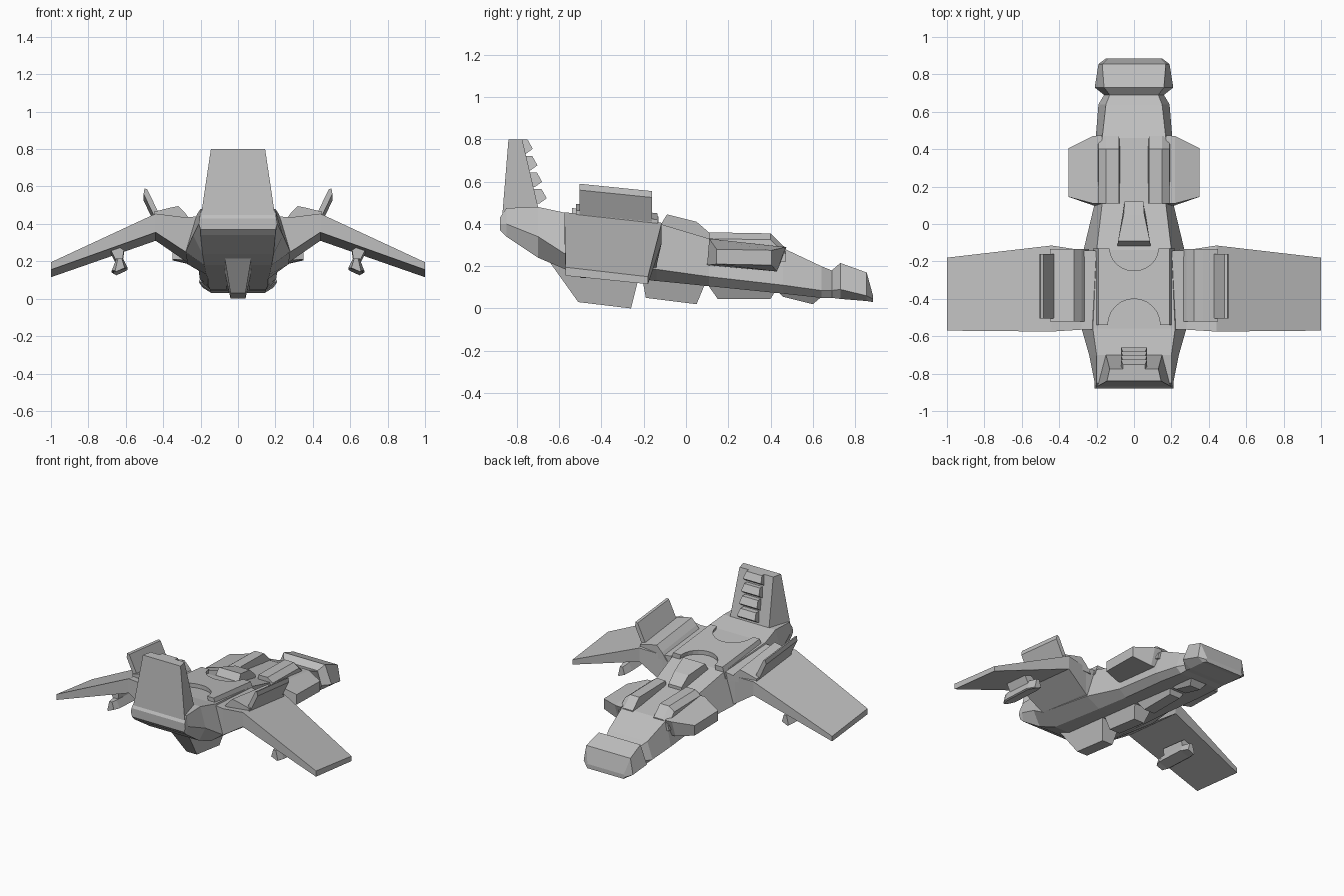
import bpy, bmesh, math

if "Cube" in bpy.data.objects:
    bpy.data.objects.remove(bpy.data.objects["Cube"], do_unlink=True)

grey = bpy.data.materials.new("hull_grey")
grey.use_nodes = True
COLOUR = (0.52, 0.52, 0.52, 1)
grey.diffuse_color = COLOUR
grey.node_tree.nodes["Principled BSDF"].inputs["Base Color"].default_value = COLOUR


def loft(name, sections, mirror=False):
    """Skin a closed solid through rings that share one point count."""
    bm = bmesh.new()
    rings = [[bm.verts.new(p) for p in ring] for ring in sections]
    n = len(rings[0])
    for a, b in zip(rings, rings[1:]):
        for i in range(n):
            j = (i + 1) % n
            bm.faces.new((a[i], a[j], b[j], b[i]))
    bm.faces.new(rings[0])
    bm.faces.new(rings[-1])
    bmesh.ops.recalc_face_normals(bm, faces=bm.faces)
    mesh = bpy.data.meshes.new(name)
    bm.to_mesh(mesh)
    bm.free()
    mesh.materials.append(grey)
    obj = bpy.data.objects.new(name, mesh)
    bpy.context.collection.objects.link(obj)
    if mirror:
        mod = obj.modifiers.new("Mirror", "MIRROR")
        mod.use_mirror_merge = False
    return obj


def slab(name, profile):
    """Centred solid from a side profile of (y, z, half width)."""
    return loft(name, [[(s * w, y, z) for y, z, w in profile] for s in (-1, 1)])


def along_y(name, profile, y0, y1, drop=0.0):
    """Mirrored solid from an (x, z) profile, dropping toward the nose."""
    return loft(name, [[(x, y0, z) for x, z in profile],
                       [(x, y1, z - drop) for x, z in profile]], mirror=True)


def hull_ring(y, zt, wt, zc, wc, zb, wb):
    half = [(wt, zt), (wc, zc), (wb, zb)]
    return ([(x, y, z) for x, z in half] +
            [(-x, y, z) for x, z in reversed(half)])


# Hull: y, then height and half width of the top, chine and bottom
loft("hull", [hull_ring(*s) for s in (
    (-.88, .43, .205, .40, .21, .37, .20),
    (-.85, .475, .20, .40, .21, .34, .20),
    (-.70, .48, .20, .34, .24, .24, .19),
    (-.56, .45, .22, .25, .28, .18, .18),
    (-.14, .405, .20, .185, .27, .13, .17),
    (.11, .33, .17, .15, .21, .105, .16),
    (.46, .285, .17, .11, .205, .07, .16),
    (.64, .20, .15, .085, .19, .05, .15),
    (.69, .18, .13, .085, .16, .05, .15),
    (.73, .215, .16, .09, .21, .045, .15),
    (.855, .17, .17, .06, .19, .035, .15),
    (.885, .06, .14, .045, .15, .03, .14))])

# Broad upright tail and its forward ribs
slab("tail", [(-.87, .43, .20), (-.84, .80, .145),
              (-.775, .80, .13), (-.70, .48, .15)])
for i in range(4):
    y, z = -.765 + .022 * i, .80 - .078 * i
    slab("tail_rib", [(y - .04, z, .06), (y + .015, z, .06),
                      (y + .04, z - .045, .07), (y + .005, z - .07, .07),
                      (y - .04, z - .07, .07)])

# Upper deck with a rounded scoop at each end
outline = [(.14 * math.cos(a), -.54 + .14 * math.sin(a))
           for a in (math.pi * i / 12 for i in range(13))]
outline += [(-.19, -.54), (-.19, -.13)]
outline += [(.13 * math.cos(a), -.13 + .12 * math.sin(a))
            for a in (math.pi * (1 + i / 12) for i in range(13))]
outline += [(.19, -.13), (.19, -.54)]
loft("upper_deck", [
    [(x * 1.15, y, .40 - .1 * (y + .54)) for x, y in outline],
    [(x, y, .475 - .1 * (y + .54)) for x, y in outline]])

# Central spine and twin forward ridges
slab("spine", [(-.13, .38, .09), (-.09, .445, .085),
               (.05, .41, .055), (.12, .35, .05), (.12, .30, .05)])
loft("forward_ridge", [
    [(.08, y, z), (.15, y, z), (.19, y, z - .03), (.20, y, b), (.07, y, b)]
    for y, z, b in ((.11, .36, .25), (.40, .355, .23), (.47, .287, .22))], mirror=True)

# Swept-down wings, root to tip: x, trailing and leading y, then rear heights
loft("wing", [
    [(x, y0, top), (x, y0, low), (x, y1, low - dl), (x, y1, top - dt)]
    for x, y0, y1, top, low, dt, dl in (
        (.16, -.56, -.145, .445, .19, .04, .06),
        (.28, -.565, -.14, .435, .25, .045, .05),
        (.44, -.575, -.115, .455, .355, .05, .045),
        (1.0, -.57, -.18, .195, .155, .045, .04))], mirror=True)

# Shoulder fairings and canted fins at the wing roots
along_y("shoulder", [(.24, .40), (.28, .455), (.32, .495), (.37, .485),
                     (.45, .465), (.45, .41)], -.52, -.135, .045)
along_y("canted_fin", [(.425, .46), (.485, .585), (.50, .59),
                       (.505, .56), (.45, .445)], -.505, -.16, .035)

# Under-wing pods on short pylons
along_y("pylon", [(.61, .26), (.67, .30), (.69, .28), (.65, .20), (.62, .19)],
        -.44, -.26, .02)
loft("wing_pod", [
    [(.63 + (x - .63) * s, y, z - d) for x, z in
     ((.59, .165), (.615, .215), (.65, .215), (.675, .15), (.665, .145))]
    for y, s, d in ((-.50, .6, .0), (-.46, 1, 0), (-.25, 1, .01), (-.19, .6, .02))],
    mirror=True)

# Side pods with tapered outer faces
loft("side_pod", [
    [(x, a, z0), (x, b, z1), (x, c, z2), (x, d, z3)]
    for x, a, z0, b, z1, c, z2, d, z3 in (
        (.17, .11, .33, .475, .29, .43, .175, .10, .205),
        (.22, .11, .33, .47, .29, .43, .175, .10, .205),
        (.35, .145, .28, .405, .275, .405, .205, .145, .21))], mirror=True)

# Row of keel blocks
for pts in (
        ((-.66, .24), (-.51, .03), (-.26, .0), (-.22, .16)),
        ((-.21, .16), (-.19, .05), (.05, .02), (.10, .14)),
        ((.09, .13), (.15, .045), (.40, .045), (.44, .11)),
        ((.41, .10), (.46, .055), (.60, .02), (.66, .07))):
    (ya, za), (yb, zb), (yc, zc), (yd, zd) = pts
    slab("keel_block", [(ya, za, .075), (yb, zb, .04), (yc, zc, .04), (yd, zd, .075)])
